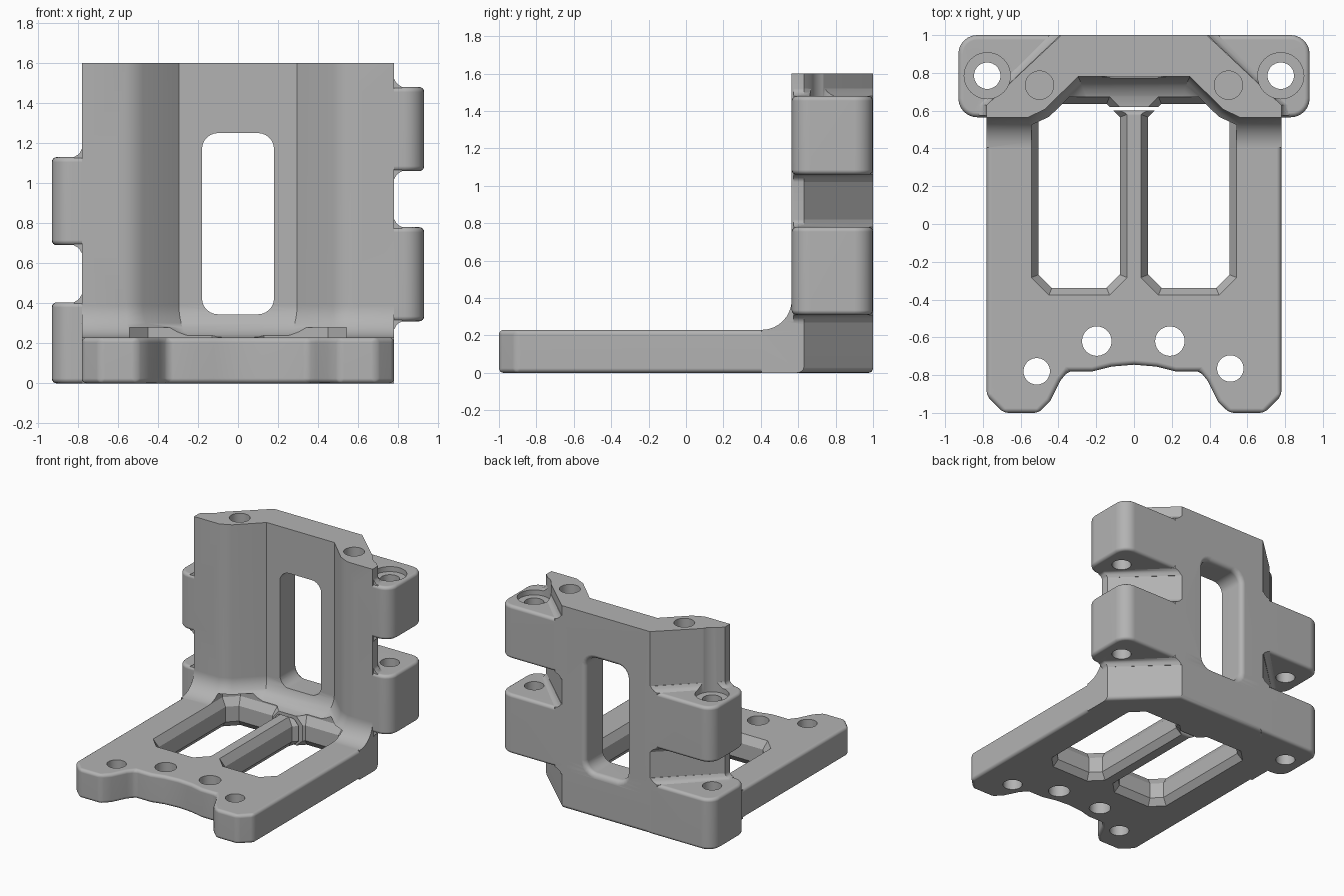
import bpy, bmesh, math
from mathutils import Vector

old = bpy.data.objects.get("Cube")
if old:
    bpy.data.objects.remove(old, do_unlink=True)

mat = bpy.data.materials.new("plain grey")
mat.use_nodes = True
GREY = (0.45, 0.45, 0.45, 1)
mat.diffuse_color = GREY
mat.node_tree.nodes["Principled BSDF"].inputs["Base Color"].default_value = GREY


def loft(name, rings, bevel=0.0, keep=None):
    """Closed solid through rings of 3D points, with optional rounded edges."""
    bm = bmesh.new()
    rows = [[bm.verts.new(p) for p in ring] for ring in rings]
    n = len(rows[0])
    for a, b in zip(rows, rows[1:]):
        for i in range(n):
            j = (i + 1) % n
            bm.faces.new((a[i], a[j], b[j], b[i]))
    bm.faces.new(rows[0][::-1])
    bm.faces.new(rows[-1])
    bmesh.ops.recalc_face_normals(bm, faces=bm.faces)
    if bevel:
        edges = [e for e in bm.edges if e.calc_face_angle(0) > 0.6
                 and (keep is None or keep(e))]
        bmesh.ops.bevel(bm, geom=edges, offset=bevel, segments=4, profile=0.5,
                        affect='EDGES', clamp_overlap=True)
    me = bpy.data.meshes.new(name)
    bm.to_mesh(me)
    bm.free()
    me.materials.append(mat)
    ob = bpy.data.objects.new(name, me)
    bpy.context.collection.objects.link(ob)
    return ob


def at(pts, z):
    return [(x, y, z) for x, y in pts]


def rounded(pts, radii, steps=6):
    """Replace polygon corners by smooth arcs."""
    out = []
    for i, p in enumerate(pts):
        r, p = radii[i], Vector(p)
        if not r:
            out.append(tuple(p))
            continue
        a = p + (Vector(pts[i - 1]) - p).normalized() * r
        b = p + (Vector(pts[(i + 1) % len(pts)]) - p).normalized() * r
        c = a + b - p
        for k in range(steps + 1):
            t = k / steps * math.pi / 2
            out.append(tuple(c + (a - c) * math.cos(t) + (b - c) * math.sin(t)))
    return out


def cylinder(x, y, r, z0, z1):
    ring = [(x + r * math.cos(k * math.tau / 40), y + r * math.sin(k * math.tau / 40))
            for k in range(40)]
    return loft("hole_cutter", [at(ring, z0), at(ring, z1)])


def combine(target, others, operation):
    bpy.context.view_layer.objects.active = target
    for ob in others:
        m = target.modifiers.new("join", 'BOOLEAN')
        m.operation, m.solver, m.object = operation, 'EXACT', ob
        bpy.ops.object.modifier_apply(modifier=m.name)
        bpy.data.objects.remove(ob, do_unlink=True)


def mirrored(half):
    return half + [(-x, y) for x, y in half[::-1] if x > 0]


# Upright wall: stepped front that flares into the base with a fillet
FILLET, FLOOR, TOP = 0.16, 0.23, 1.6
front = [((0.295, 0.78), (-0.414, -1)), ((0.475, 0.605), (-0.57, -0.85)),
         ((0.56, 0.565), (-0.2, -1)), ((0.78, 0.565), (0, -1))]


def wall_ring(z, d):
    half = [(p[0] + v[0] * d, p[1] + v[1] * d) for p, v in front]
    return at(mirrored(half + [(0.78, 0.63), (0.385, 1.0)]), z)


rings = [wall_ring(0, FILLET)]
for k in range(9):
    t = k / 8 * math.pi / 2
    rings.append(wall_ring(FLOOR + FILLET * (1 - math.cos(t)), FILLET * (1 - math.sin(t))))
rings.append(wall_ring(TOP, 0))
bracket = loft("bracket", rings, 0.03, lambda e: all(v.co.z < 0.01 and v.co.y > 0.6 for v in e.verts))

# Base plate with a wavy notch in the front edge
outline = mirrored([(0, -0.745), (0.12, -0.755), (0.22, -0.78), (0.35, -0.78), (0.39, -0.83),
                    (0.445, -0.94), (0.505, -1.0), (0.69, -1.0), (0.78, -0.91), (0.78, 0.6)])
base = loft("base_plate", [at(outline, 0), at(outline, FLOOR)], 0.025,
            lambda e: all(v.co.y < 0.59 for v in e.verts) or abs(e.verts[0].co.x) > 0.7)
parts = [base]

# Side lugs, staggered left and right, with fillets against the wall
lug_outline = rounded([(0.36, 1.0), (0.93, 1.0), (0.93, 0.565), (0.62, 0.565)],
                      [0, 0.1, 0.1, 0])


def skirt(d):
    return [(0.36, 1.0), (0.39 + 1.4 * d, 1.0), (0.78 + d, 0.63), (0.78 + d, 0.575), (0.7, 0.575)]


for side, z0, z1 in [(-1, 0, 0.405), (-1, 0.69, 1.13), (1, 0.31, 0.78), (1, 1.06, 1.48)]:
    flip = lambda pts: [(side * x, y) for x, y in pts]
    parts.append(loft("lug", [at(flip(lug_outline), z0), at(flip(lug_outline), z1)],
                      0.025, lambda e: abs(e.verts[0].co.z - e.verts[1].co.z) < 0.01))
    for edge, way in [(z0, -1), (z1, 1)]:
        if edge > 0:
            levels = [(-0.04, 0.04), (0, 0.04), (0.01, 0.022), (0.022, 0.01), (0.04, 0)]
            parts.append(loft("lug_fillet", [at(flip(skirt(d)), edge + way * h)
                                             for h, d in levels]))
combine(bracket, parts, 'UNION')

cutters = []
# Tall window through the wall, flared at the back
for_window = []
for y, g in [(0.3, 0), (0.96, 0), (0.975, 0.004), (0.988, 0.013), (1.0, 0.035), (1.1, 0.035)]:
    w, lo, hi = 0.18 + g, 0.345 - g, 1.25 + g
    ring = rounded([(-w, lo), (w, lo), (w, hi), (-w, hi)], [0.08 + g] * 4)
    for_window.append([(x, y, z) for x, z in ring])
cutters.append(loft("wall_window_cutter", for_window))

# Two chamfered windows through the base
for side in (-1, 1):
    def octagon(g):
        x0, x1, y0, y1, c = 0.075 - g, 0.505 + g, -0.338 - g, 0.635 + g, 0.07 + g * 0.6
        return [(side * x, y) for x, y in
                [(x0, y0 + c), (x0 + c, y0), (x1 - c, y0), (x1, y0 + c),
                 (x1, y1 - c), (x1 - c, y1), (x0 + c, y1), (x0, y1 - c)]]
    cutters.append(loft("base_window_cutter", [at(octagon(g), z) for z, g in
                   [(-0.1, 0.038), (0, 0.038), (0.05, 0), (0.17, 0), (FLOOR, 0.038), (0.28, 0.038)]]))

# Bolt holes: base, wall top, lugs, and recesses above the highest lugs
for x, y, r in [(-0.515, -0.78, 0.07), (-0.197, -0.62, 0.078), (0.19, -0.62, 0.078), (0.51, -0.765, 0.07)]:
    cutters.append(cylinder(x, y, r, -0.1, 0.4))
for side, recess in [(-1, 1.09), (1, 1.44)]:
    cutters.append(cylinder(side * 0.5, 0.735, 0.075, 1.2, 1.7))
    cutters.append(cylinder(side * 0.777, 0.785, 0.07, -0.1, 1.7))
    cutters.append(cylinder(side * 0.777, 0.785, 0.122, recess, 1.7))
combine(bracket, cutters, 'DIFFERENCE')

# Smooth rounded edges, flat faces kept true
bpy.ops.object.select_all(action='DESELECT')
bracket.select_set(True)
bpy.context.view_layer.objects.active = bracket
bpy.ops.object.shade_smooth_by_angle(angle=math.radians(30))
normals = bracket.modifiers.new("flat_faces", 'WEIGHTED_NORMAL')
normals.keep_sharp = True
